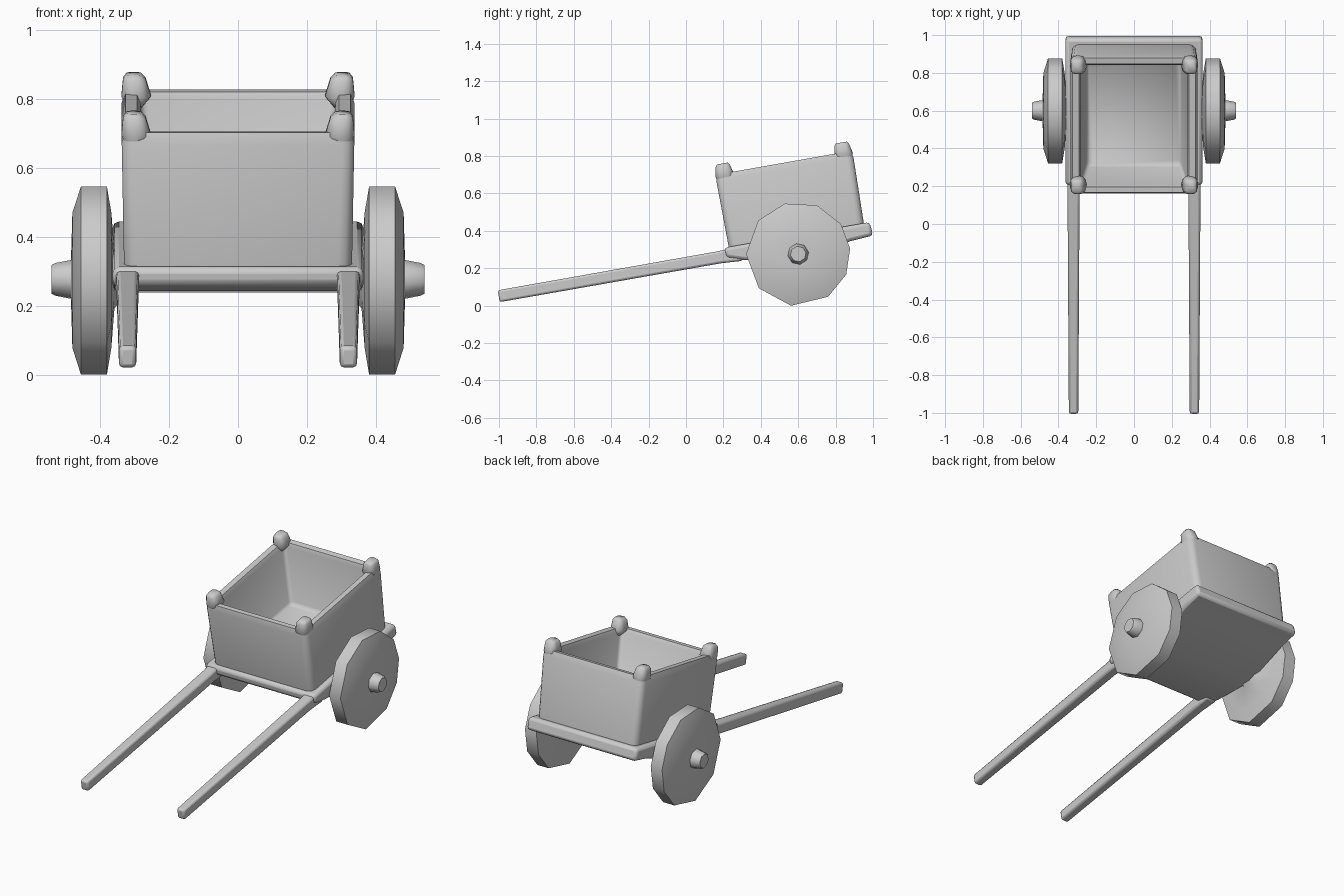
import bpy, bmesh, math
from mathutils import Matrix, Vector

if "Cube" in bpy.data.objects:
    bpy.data.objects.remove(bpy.data.objects["Cube"])

# The whole cart body is pitched 10 degrees about the axle centre
AXLE = Vector((0, 0.6, 0.28))
TILT = Matrix.Translation(AXLE) @ Matrix.Rotation(math.radians(10), 4, 'X')
LEVEL = Matrix.Translation(AXLE - Vector((0, 0, .004)))


def loft(name, rings, frame=TILT, mirror=False, bevel=0, smooth=35):
    """Skin a list of equal-length rings and cap both ends."""
    bm = bmesh.new()
    vs = [[bm.verts.new(p) for p in ring] for ring in rings]
    n = len(vs[0])
    for a, b in zip(vs, vs[1:]):
        for i in range(n):
            j = (i + 1) % n
            bm.faces.new((a[i], a[j], b[j], b[i]))
    bm.faces.new(vs[0])
    bm.faces.new(vs[-1])
    bmesh.ops.recalc_face_normals(bm, faces=bm.faces[:])
    bm.transform(frame)
    me = bpy.data.meshes.new(name)
    bm.to_mesh(me)
    bm.free()
    ob = bpy.data.objects.new(name, me)
    bpy.context.collection.objects.link(ob)
    if bevel:
        m = ob.modifiers.new("bevel", 'BEVEL')
        m.width, m.segments, m.limit_method = bevel, 2, 'ANGLE'
        m.angle_limit = math.radians(30)
    if mirror:
        m = ob.modifiers.new("mirror", 'MIRROR')
        m.use_mirror_merge = False
    bpy.ops.object.select_all(action='DESELECT')
    ob.select_set(True)
    bpy.context.view_layer.objects.active = ob
    bpy.ops.object.shade_smooth_by_angle(angle=math.radians(smooth))
    return ob


def round_rect(x0, x1, y0, y1, z, r, seg=3):
    """Rounded rectangle ring at height z."""
    pts = []
    for k, (cx, cy) in enumerate(((x1 - r, y1 - r), (x0 + r, y1 - r),
                                  (x0 + r, y0 + r), (x1 - r, y0 + r))):
        for i in range(seg + 1):
            a = math.pi / 2 * (k + i / seg)
            pts.append((cx + r * math.cos(a), cy + r * math.sin(a), z))
    return pts


def disc(x, angles, r):
    """Ring around the x axis."""
    return [(x, r * math.cos(math.radians(a)), r * math.sin(math.radians(a)))
            for a in angles]


# Open box with a hollow that narrows towards the floor
loft("box", [
    round_rect(-.330, .330, -.36, .373, .08, .04),
    round_rect(-.337, .337, -.364, .38, .455, .035),
    round_rect(-.326, .326, -.353, .369, .490, .03),
    round_rect(-.292, .292, -.325, .338, .488, .02),
    round_rect(-.283, .283, -.315, .328, .465, .02),
    round_rect(-.252, .252, -.278, .288, .14, .02),
    round_rect(-.24, .24, -.265, .275, .125, .02),
], smooth=50)

# Corner posts that grow out of the box corners
for name, y0, y1 in (("front_post", -.365, -.265), ("back_post", .28, .381)):
    loft(name, [
        round_rect(.285, .322, y0 + .014, y1 - .014, .44, .018, 3),
        round_rect(.252, .338, y0, y1, .478, .036, 3),
        round_rect(.268, .333, y0 + .01, y1 - .012, .53, .022, 3),
        round_rect(.280, .324, y0 + .02, y1 - .022, .543, .018, 3),
    ], mirror=True, smooth=60)

# Bed with a shallow keel over the axle
bed = [(-.385, .098), (-.385, .045), (-.29, .014), (0, -.042),
       (.29, .016), (.411, .024), (.405, .098)]
loft("bed", [[(x, y, z) for y, z in bed] for x in (-.363, .363)],
     bevel=.018, smooth=60)

# Handles, slightly tapered to the front
loft("handle", [
    [(x, u, w) for x, w in ((.32 - h, .052 - t), (.32 + h, .052 - t),
                            (.32 + h, .052 + t), (.32 - h, .052 + t))]
    for u, h, t in ((-1.617, .025, .032), (-.42, .032, .033), (-.3, .036, .04))
], mirror=True, bevel=.012, smooth=60)

# Rough ten-sided wheels
rim = (-98, -55, -23, 6, 35, 69, 105, 140, 180, 221)
loft("wheel", [disc(x, rim, r) for x, r in
               ((.34, .06), (.358, .085), (.367, .2), (.38, .279),
                (.455, .279), (.48, .2), (.484, .06))],
     frame=LEVEL, mirror=True, smooth=50)

# Axle ends
hub = [10 + 45 * i for i in range(8)]
loft("hub", [disc(x, hub, r) for x, r in
             ((.47, .058), (.49, .056), (.53, .048), (.541, .042))],
     frame=LEVEL, mirror=True, smooth=60)
